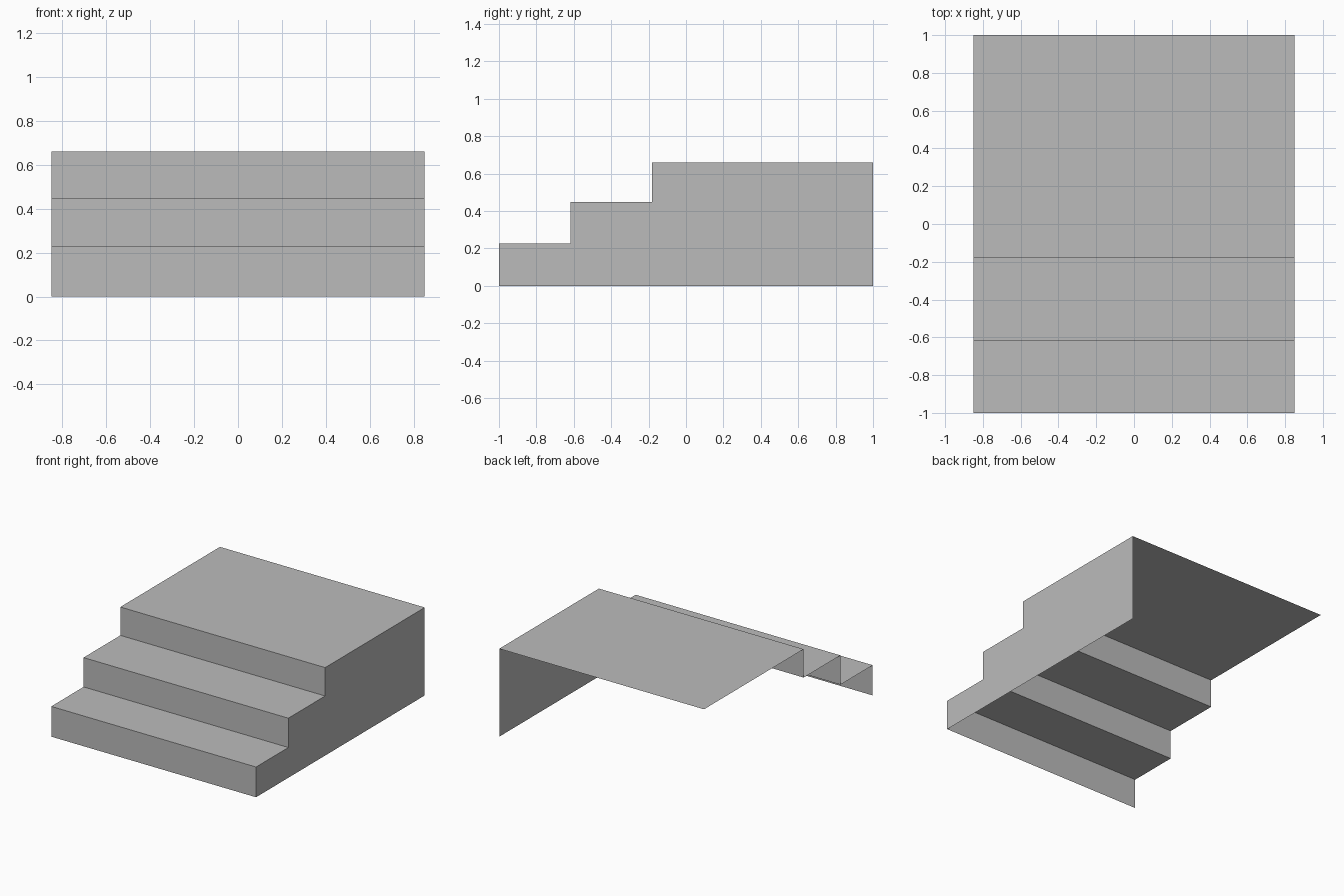
import bpy

if "Cube" in bpy.data.objects:
    bpy.data.objects.remove(bpy.data.objects["Cube"])

HALF_WIDTH = 0.85
# Stair outline (y, z) from the front foot up to the rear of the landing
PROFILE = [(-1.0, 0.0), (-1.0, 0.227), (-0.617, 0.227), (-0.617, 0.447),
           (-0.181, 0.447), (-0.181, 0.66), (1.0, 0.66)]

stone = bpy.data.materials.new("stone grey")
stone.diffuse_color = (0.5, 0.5, 0.5, 1.0)
stone.use_nodes = True
stone.node_tree.nodes["Principled BSDF"].inputs["Base Color"].default_value = stone.diffuse_color


def add_part(name, verts, faces):
    mesh = bpy.data.meshes.new(name)
    mesh.from_pydata(verts, [], faces)
    mesh.materials.append(stone)
    obj = bpy.data.objects.new(name, mesh)
    bpy.context.collection.objects.link(obj)
    return obj


# Treads, risers and landing: thin open strip swept across the width
n = len(PROFILE)
left = [(-HALF_WIDTH, y, z) for y, z in PROFILE]
right = [(HALF_WIDTH, y, z) for y, z in PROFILE]
add_part("steps_and_landing", left + right,
         [(i, i + n, i + n + 1, i + 1) for i in range(n - 1)])

# Single side wall on the right; left, back and underside stay open
side = right + [(HALF_WIDTH, 1.0, 0.0)]
add_part("right_side_wall", side, [tuple(reversed(range(n + 1)))])
